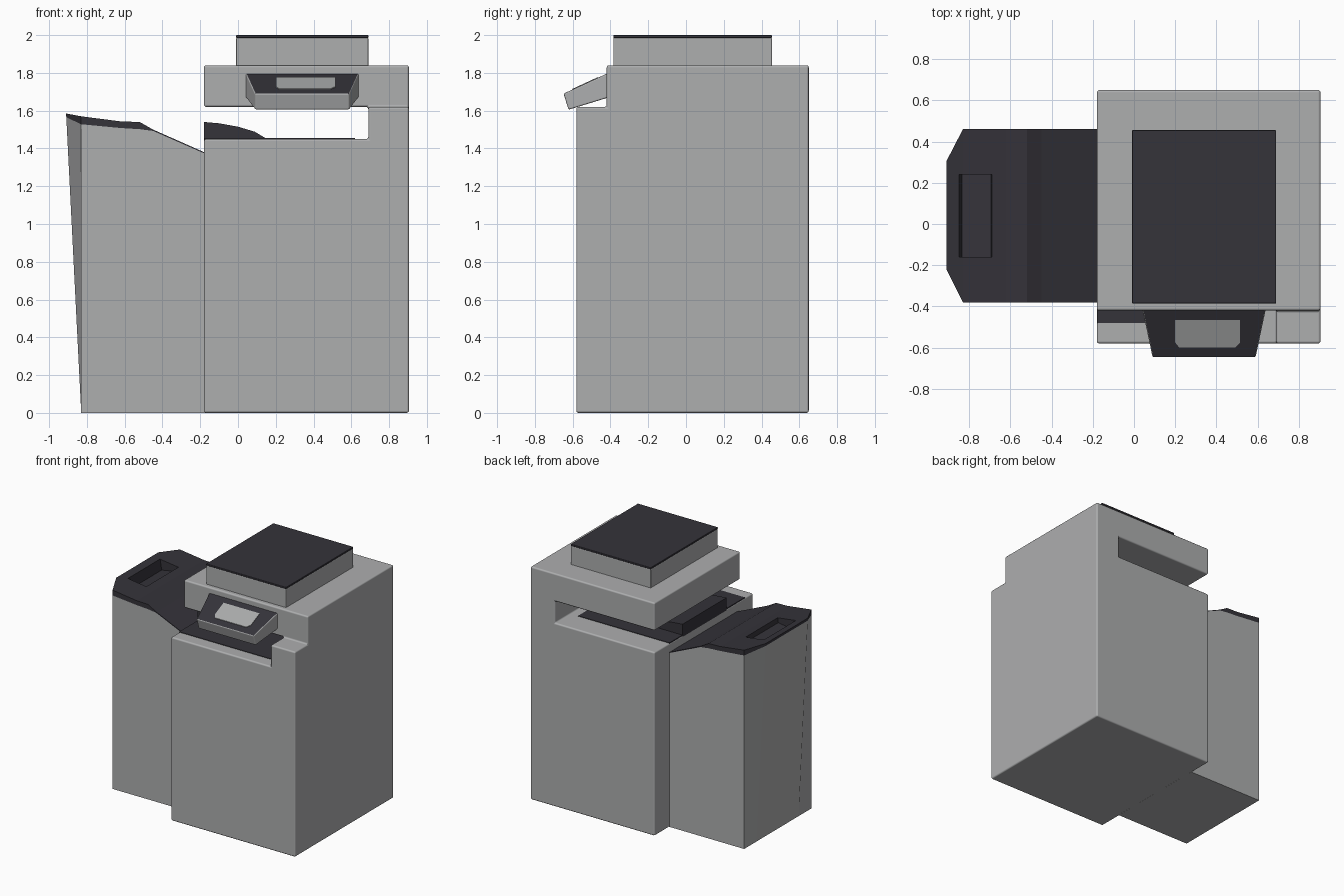
import bpy, bmesh
from itertools import product
from mathutils import Vector

if "Cube" in bpy.data.objects:
    bpy.data.objects.remove(bpy.data.objects["Cube"])


def material(name, rgb):
    m = bpy.data.materials.new(name)
    m.diffuse_color = (*rgb, 1)
    m.use_nodes = True
    m.node_tree.nodes["Principled BSDF"].inputs["Base Color"].default_value = m.diffuse_color
    return m


GREY = material("body grey", (0.42, 0.425, 0.43))
DARK = material("charcoal", (0.035, 0.033, 0.042))
SCREEN = material("screen grey", (0.40, 0.41, 0.41))


def make(name, bm, mats, bevel=0.0, rule=None):
    """Turn a bmesh into an object; rule(face) gives the material index."""
    bmesh.ops.recalc_face_normals(bm, faces=bm.faces)
    bm.normal_update()
    for f in bm.faces:
        if rule:
            f.material_index = rule(f)
        f.smooth = bevel > 0
    me = bpy.data.meshes.new(name)
    bm.to_mesh(me)
    bm.free()
    for m in mats:
        me.materials.append(m)
    ob = bpy.data.objects.new(name, me)
    bpy.context.collection.objects.link(ob)
    if bevel:
        b = ob.modifiers.new("soft edges", 'BEVEL')
        b.width, b.segments, b.limit_method = bevel, 3, 'ANGLE'
        b.harden_normals = True
    return ob


def loft(rings):
    """Closed solid through rings of equal point count."""
    bm = bmesh.new()
    vs = [[bm.verts.new(p) for p in r] for r in rings]
    n = len(vs[0])
    for a, b in zip(vs, vs[1:]):
        for i in range(n):
            j = (i + 1) % n
            bm.faces.new((a[i], a[j], b[j], b[i]))
    bm.faces.new(vs[0])
    bm.faces.new(vs[-1])
    return bm


def box(x0, x1, y0, y1, z0, z1):
    return loft([[(x0, y0, z), (x1, y0, z), (x1, y1, z), (x0, y1, z)] for z in (z0, z1)])


def prism(pts, y0, y1):
    return loft([[(x, y, z) for x, z in pts] for y in (y0, y1)])


def cells(cuts, filled):
    """Solid made of grid cells: keep only the faces between full and empty."""
    bm = bmesh.new()
    cache = {}

    def vert(idx):
        if idx not in cache:
            cache[idx] = bm.verts.new([cuts[k][idx[k]] for k in range(3)])
        return cache[idx]
    for c in filled:
        for ax, side in product(range(3), (0, 1)):
            nb = list(c)
            nb[ax] += 2 * side - 1
            if tuple(nb) in filled:
                continue
            u, v = (ax + 1) % 3, (ax + 2) % 3
            quad = []
            for du, dv in ((0, 0), (1, 0), (1, 1), (0, 1)):
                p = list(c)
                p[ax] += side
                p[u] += du
                p[v] += dv
                quad.append(vert(tuple(p)))
            bm.faces.new(quad)
    bmesh.ops.recalc_face_normals(bm, faces=bm.faces)
    bmesh.ops.dissolve_limit(bm, angle_limit=0.02, verts=bm.verts, edges=bm.edges)
    return bm


# Main cabinet: base, right column, overhanging head with a set-back front
full = {(i, j, k) for i, j, k in product(range(2), range(2), range(3))
        if not (i == 0 and k == 1) and not (j == 0 and k == 2)}
make("cabinet", cells([(-0.18, 0.69, 0.905), (-0.58, -0.42, 0.65), (0, 1.45, 1.62, 1.84)], full),
     [GREY], 0.012)

# Scanner lid with dark cover
make("lid_base", box(-0.01, 0.69, -0.385, 0.455, 1.82, 1.986), [GREY], 0.006)
make("lid_cover", box(-0.01, 0.69, -0.385, 0.455, 1.985, 2.0), [DARK], 0.004)

# Output slot floor and raised guide
make("slot_floor", box(-0.178, 0.62, -0.48, 0.46, 1.445, 1.454), [DARK])
make("slot_guide", prism([(-0.18, 1.44), (-0.18, 1.54), (-0.1, 1.533), (0, 1.515),
                          (0.09, 1.488), (0.15, 1.452), (0.15, 1.44)], -0.25, 0.3), [DARK])

# Side unit: stations are x, wall top (grey), tray height (dark)
stations = [(-0.91, 1.565, 1.585), (-0.83, 1.528, 1.57), (-0.62, 1.508, 1.543),
            (-0.52, 1.502, 1.54), (-0.45, 1.493, 1.5), (-0.17, 1.37, 1.376)]
rings = []
for i, (x, zw, zt) in enumerate(stations):
    y0, y1 = (-0.22, 0.305) if i == 0 else (-0.38, 0.46)
    xb = max(x, -0.83)
    xw = xb + (x - xb) * zw / zt
    rings.append([(xb, y0, 0), (xw, y0, zw), (x, y0, zt),
                  (x, y1, zt), (xw, y1, zw), (xb, y1, 0)])
bm = loft(rings)
caps = [f for f in bm.faces if len(f.verts) == 6]
for cap in caps:  # split end caps into wall and dark rim
    vs = sorted(cap.verts, key=lambda v: v.co.z)
    bmesh.utils.face_split(cap, vs[2], vs[3])


def tray_rule(f):
    return int(min(v.co.z for v in f.verts) > 1.3)


tray = make("side_unit", bm, [GREY, DARK], 0, tray_rule)

# Finger recess cut into the tray
cutter = make("recess_cutter", prism([(-0.87, 1.7), (-0.835, 1.49), (-0.695, 1.515), (-0.665, 1.7)],
                                     -0.16, 0.24), [GREY, DARK], 0, lambda f: 1)
cutter.hide_render = True
cut = tray.modifiers.new("recess", 'BOOLEAN')
cut.object, cut.operation, cut.solver = cutter, 'DIFFERENCE', 'EXACT'
bpy.context.view_layer.objects.active = tray
bpy.ops.object.modifier_apply(modifier=cut.name)
bpy.data.objects.remove(cutter)

# Tilted control panel with dark face
top = [(0.04, -0.41, 1.80), (0.64, -0.41, 1.80), (0.59, -0.648, 1.69), (0.09, -0.648, 1.69)]
low = [(0.04, -0.41, 1.67), (0.64, -0.41, 1.67), (0.59, -0.622, 1.605), (0.09, -0.622, 1.605)]
make("control_panel", loft([low, top]), [GREY, DARK], 0.008, lambda f: int(f.normal.z > 0.7))


# Screen plate lying on the panel face
def on_panel(x, y, lift):
    return (x, y, 1.69 + 0.462 * (y + 0.648) + lift)


make("panel_screen", loft([[on_panel(x, y, h) for x, y in
                            ((0.22, -0.60), (0.49, -0.60), (0.515, -0.575), (0.515, -0.465), (0.2, -0.465), (0.2, -0.575))]
                           for h in (-0.003, 0.004)]), [SCREEN])
